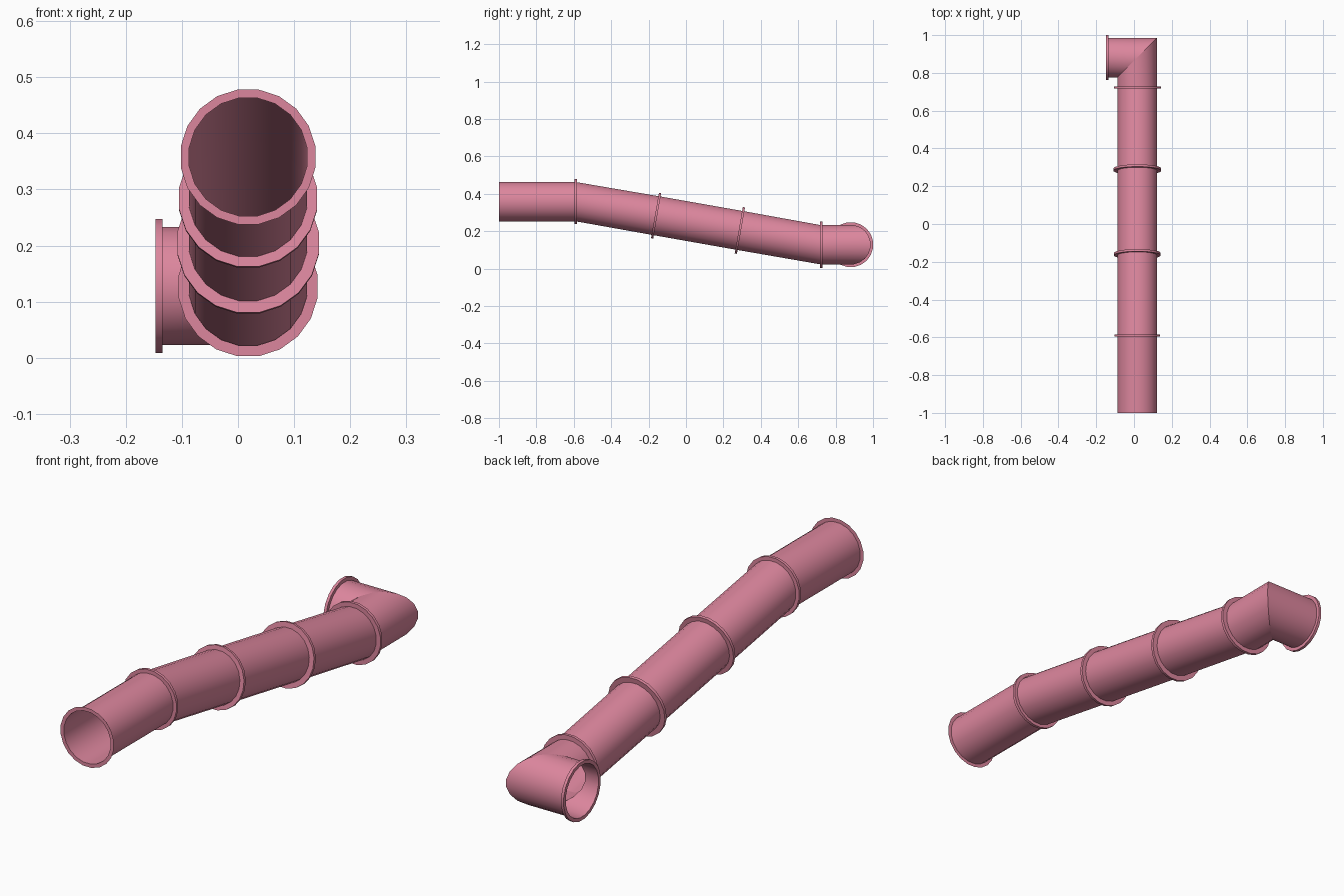
import bpy, bmesh, math
from mathutils import Vector

cube = bpy.data.objects.get("Cube")
if cube:
    bpy.data.objects.remove(cube)

SIDES = 20
FLAT = 1 / math.cos(math.pi / SIDES)   # apothem to corner radius
BORE = 0.105
AX = 0.018                             # x of the main pipe axis

pink = bpy.data.materials.new("dusty pink")
pink.use_nodes = True
colour = (0.72, 0.24, 0.34, 1)
pink.diffuse_color = colour
pink.node_tree.nodes["Principled BSDF"].inputs["Base Color"].default_value = colour


def ring(station, radius, shift=0.0):
    """Points of one polygonal section, moved along its normal by shift."""
    centre, u, v = (Vector(p) for p in station)
    normal = u.cross(v).normalized()
    pts = []
    for i in range(SIDES):
        a = (i + 0.5) * math.tau / SIDES
        pts.append(centre + normal * shift
                   + (u * math.cos(a) + v * math.sin(a)) * radius * FLAT)
    return pts


def loft(name, rings):
    """Skin a sequence of sections, leaving both ends open."""
    bm = bmesh.new()
    loops = [[bm.verts.new(p) for p in r] for r in rings]
    for a, b in zip(loops, loops[1:]):
        for i in range(SIDES):
            j = (i + 1) % SIDES
            bm.faces.new((a[i], a[j], b[j], b[i]))
    bmesh.ops.recalc_face_normals(bm, faces=bm.faces)
    mesh = bpy.data.meshes.new(name)
    bm.to_mesh(mesh)
    bm.free()
    mesh.materials.append(pink)
    obj = bpy.data.objects.new(name, mesh)
    bpy.context.collection.objects.link(obj)
    bpy.ops.object.select_all(action="DESELECT")
    obj.select_set(True)
    bpy.context.view_layer.objects.active = obj
    bpy.ops.object.shade_smooth_by_angle(angle=math.radians(30))


def flange(name, station, radius, low=-0.006, high=0.006):
    loft(name, [ring(station, BORE, low), ring(station, radius, low),
                ring(station, radius, high), ring(station, BORE, high)])


# Sections along the pipe: centre, sideways direction, upward direction
X, Y, Z = (1, 0, 0), (0, 1, 0), (0, 0, 1)
tilt = math.radians(9.9)
LEAN = (0, math.sin(tilt), math.cos(tilt))
mouth = ((AX, -1.0, 0.358), X, Z)
bend = ((AX, -0.59, 0.358), X, Z)
upper = ((AX, -0.16, 0.283), X, LEAN)
lower = ((AX, 0.288, 0.204), X, LEAN)
foot = ((AX, 0.723, 0.127), X, Z)
mitre = ((AX, 0.881, 0.128), (1, 1, 0), Z)
outlet = ((-0.147, 0.881, 0.128), Y, Z)

# Pipe lengths
for name, a, b in (("entry_pipe", mouth, bend), ("upper_slope_pipe", bend, upper),
                   ("middle_slope_pipe", upper, lower), ("lower_slope_pipe", lower, foot),
                   ("elbow_inlet", foot, mitre), ("elbow_outlet", mitre, outlet)):
    loft(name, [ring(a, BORE), ring(b, BORE)])

# Thin lip at the front opening and raised collars at each joint
loft("mouth_lip", [ring(mouth, BORE), ring(mouth, 0.12)])
flange("bend_collar", bend, 0.12)
flange("upper_collar", upper, 0.123)
flange("lower_collar", lower, 0.126)
flange("foot_collar", foot, 0.124)
flange("outlet_collar", outlet, 0.119, -0.012, 0.0)
# Keep the outlet collar inside the end of the elbow
collar = bpy.data.objects["outlet_collar"]
xs = [v.co.x for v in collar.data.vertices]
collar.location.x = -0.147 - min(xs)
